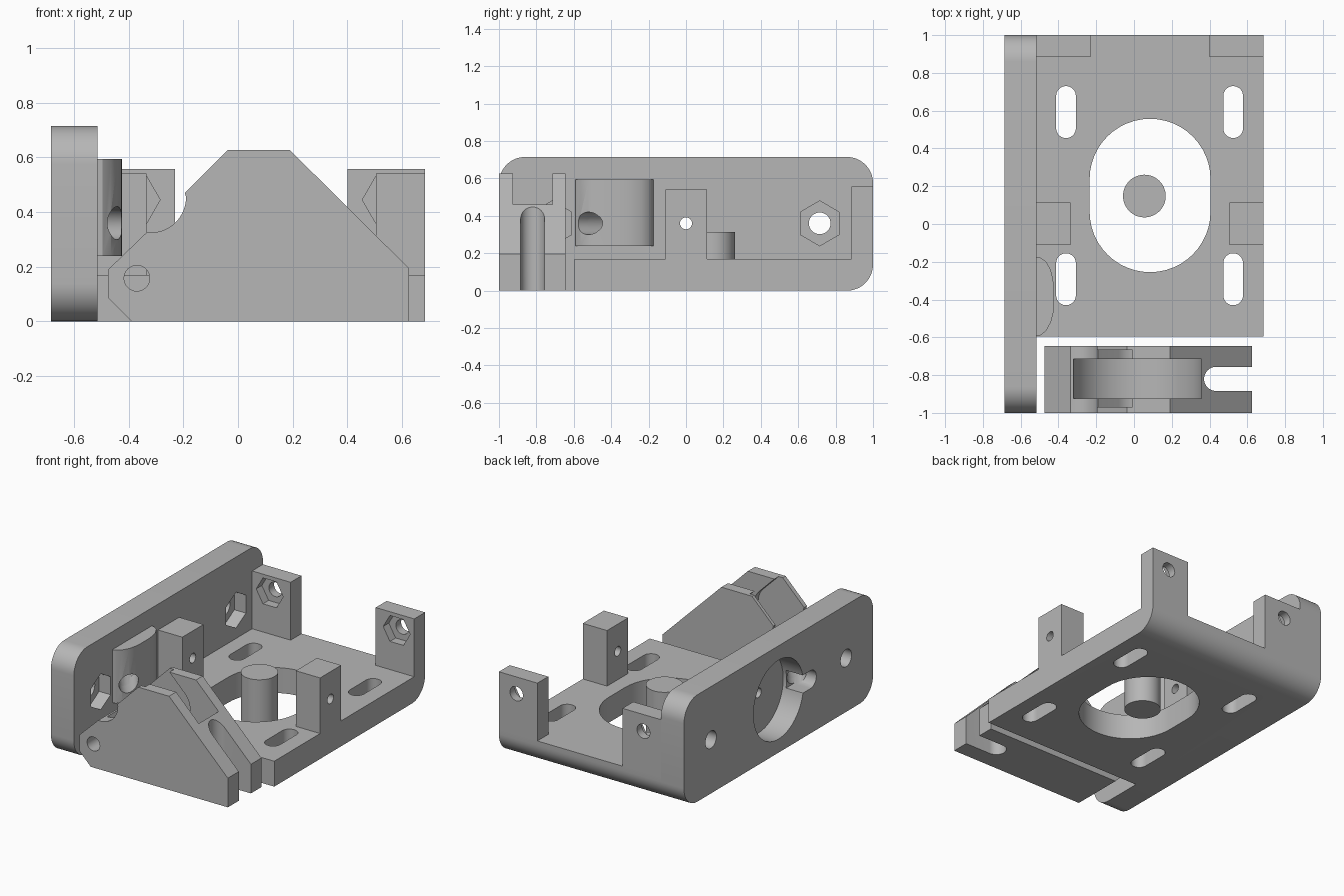
import bpy, bmesh, math
from mathutils import Vector

cube = bpy.data.objects.get("Cube")
if cube:
    bpy.data.objects.remove(cube, do_unlink=True)

grey = bpy.data.materials.new("plain grey")
grey.use_nodes = True
grey.diffuse_color = (0.47, 0.47, 0.47, 1)
grey.node_tree.nodes["Principled BSDF"].inputs["Base Color"].default_value = (0.47, 0.47, 0.47, 1)


# ---- helpers ----
def prism(name, pts, axis, lo, hi):
    """Extrude a 2D outline along x (y,z), y (x,z) or z (x,y)."""
    place = {"x": lambda a, b, t: (t, a, b),
             "y": lambda a, b, t: (a, t, b),
             "z": lambda a, b, t: (a, b, t)}[axis]
    bm = bmesh.new()
    face = bm.faces.new([bm.verts.new(place(a, b, lo)) for a, b in pts])
    ext = bmesh.ops.extrude_face_region(bm, geom=[face])
    verts = [v for v in ext["geom"] if isinstance(v, bmesh.types.BMVert)]
    bmesh.ops.translate(bm, verts=verts, vec=Vector(place(0, 0, hi - lo)))
    bmesh.ops.recalc_face_normals(bm, faces=bm.faces)
    mesh = bpy.data.meshes.new(name)
    bm.to_mesh(mesh)
    bm.free()
    mesh.materials.append(grey)
    ob = bpy.data.objects.new(name, mesh)
    bpy.context.collection.objects.link(ob)
    return ob


def arc(cx, cy, r, a0, a1, n=12):
    return [(cx + r * math.cos(math.radians(a0 + (a1 - a0) * i / n)),
             cy + r * math.sin(math.radians(a0 + (a1 - a0) * i / n))) for i in range(n + 1)]


def circle(cx, cy, r, n=48, start=0):
    return arc(cx, cy, r, start, start + 360, n)[:-1]


def rect(x0, x1, y0, y1):
    return [(x0, y0), (x1, y0), (x1, y1), (x0, y1)]


def stadium(cx, y0, y1, r):
    return arc(cx, y1 - r, r, 0, 180, 24) + arc(cx, y0 + r, r, 180, 360, 24)


def cut(ob, *cutters):
    """Subtract the cutters from the part, then remove them."""
    for c in cutters:
        c.hide_render = True
        m = ob.modifiers.new("cut", "BOOLEAN")
        m.object, m.operation, m.solver = c, "DIFFERENCE", "EXACT"
    bpy.context.view_layer.update()
    deps = bpy.context.evaluated_depsgraph_get()
    mesh = bpy.data.meshes.new_from_object(ob.evaluated_get(deps))
    ob.modifiers.clear()
    ob.data = mesh
    for c in cutters:
        bpy.data.objects.remove(c, do_unlink=True)


def oblique_bore():
    """Angled wire passage, running from the housing out through the plate."""
    ob = prism("bore_cutter", circle(0, 0, 0.06), "z", -0.30, 0.30)
    ob.rotation_mode = "QUATERNION"
    ob.rotation_quaternion = Vector((-0.6, 0.8, 0)).to_track_quat("Z", "Y")
    ob.location = (-0.52, -0.42, 0.36)
    return ob


def shaft_bore():
    return prism("shaft_cutter", circle(0, 0.36, 0.032, 24), "x", -1, 1)


# ---- side plate with motor recess, bolt holes and nut traps ----
R = 0.14
outline = (arc(0.86, 0.715 - R, R, 0, 90) + arc(-0.86, 0.715 - R, R, 90, 180)
           + arc(-0.86, R, R, 180, 270) + arc(0.86, R, R, 270, 360))
side_plate = prism("side_plate", outline, "x", -0.685, -0.515)
tools = [prism("recess", circle(0, 0.355, 0.264, 64), "x", -0.8, -0.535),
         prism("outlet", arc(-0.34, 0.36, 0.06, 90, 270) + [(-0.2, 0.30), (-0.2, 0.42)], "x", -0.8, -0.56),
         shaft_bore(), oblique_bore()]
for y in (-0.715, 0.715):
    tools.append(prism("bolt", circle(y, 0.36, 0.058, 32), "x", -0.9, -0.4))
    tools.append(prism("nut", circle(y, 0.36, 0.12, 6, 30), "x", -0.6, -0.4))
cut(side_plate, *tools)

# ---- rounded wire housing on the inner side of the plate ----
housing = prism("wire_housing",
                [(-0.515, -0.175), (-0.515, -0.592), (-0.495, -0.59), (-0.465, -0.565), (-0.44, -0.52),
                 (-0.427, -0.47), (-0.424, -0.42), (-0.424, -0.34), (-0.429, -0.29), (-0.442, -0.24),
                 (-0.465, -0.20), (-0.495, -0.178)], "z", 0.24, 0.595)
cut(housing, oblique_bore())

# ---- base with slots and central opening ----
base = prism("base", [(-0.595, 0), (0.86, 0)] + arc(0.86, R, R, 270, 360)[1:]
             + [(1, 0.17), (-0.595, 0.17)], "x", -0.515, 0.685)
tools = [prism("opening", stadium(0.085, -0.255, 0.557, 0.32), "z", -1, 1)]
for x in (-0.36, 0.525):
    for y0, y1 in ((-0.43, -0.155), (0.455, 0.73)):
        tools.append(prism("slot", stadium(x, y0, y1, 0.052), "z", -1, 1))
cut(base, *tools)

# ---- central post ----
pin = prism("central_cylinder", circle(0.055, 0.148, 0.113), "z", 0, 0.315)

# ---- rear posts with nut traps, and middle posts with shaft holes ----
parts = [side_plate, housing, base, pin]
for side, x0, x1, hx, m0, m1 in (("right", -0.515, -0.23, -0.385, -0.515, -0.335),
                                 ("left", 0.4, 0.685, 0.555, 0.505, 0.685)):
    rear = prism("rear_post_" + side, rect(x0, x1, 0.17, 0.557), "y", 0.885, 1)
    cut(rear, prism("nut", circle(hx, 0.445, 0.1, 6), "y", 0.8, 0.945),
        prism("bolt", circle(hx, 0.445, 0.048, 32), "y", 0.8, 1.1))
    mid = prism("middle_post_" + side, rect(m0, m1, 0.17, 0.542), "y", -0.11, 0.113)
    cut(mid, shaft_bore())
    parts += [rear, mid]

# ---- front idler arm ----
idler = prism("idler_arm",
              [(-0.39, 0), (0.625, 0), (0.625, 0.195), (0.19, 0.627), (-0.037, 0.627), (-0.195, 0.47)]
              + arc(-0.32, 0.455, 0.13, 0, -90, 16)
              + [(-0.335, 0.325), (-0.475, 0.19), (-0.475, 0.085)], "y", -1, -0.645)
# axle slot: rounded at its inner end, opening through the sloping face
ax, az, w = 0.0125, 0.42, 0.1326
axle = [(x, z) for x, z in arc(ax, az, w, -135, 45, 20)]
axle += [(axle[-1][0] - 0.4, axle[-1][1] + 0.4), (axle[0][0] - 0.4, axle[0][1] + 0.4)]
cut(idler,
    prism("pivot", circle(-0.37, 0.158, 0.047, 32), "y", -1.2, -0.4),
    prism("bearing_pocket", circle(ax, az, 0.3475, 72), "y", -0.925, -0.715),
    prism("axle_slot", axle, "y", -0.97, -0.667),
    prism("spring_slot", arc(0.435, -0.82, 0.064, 90, 270, 24) + [(0.8, -0.884), (0.8, -0.756)], "z", -1, 1))
parts.append(idler)

# ---- smooth shading on curved walls, sharp elsewhere ----
bpy.ops.object.select_all(action="DESELECT")
for ob in parts:
    ob.select_set(True)
bpy.context.view_layer.objects.active = side_plate
bpy.ops.object.shade_smooth_by_angle(angle=math.radians(28))
